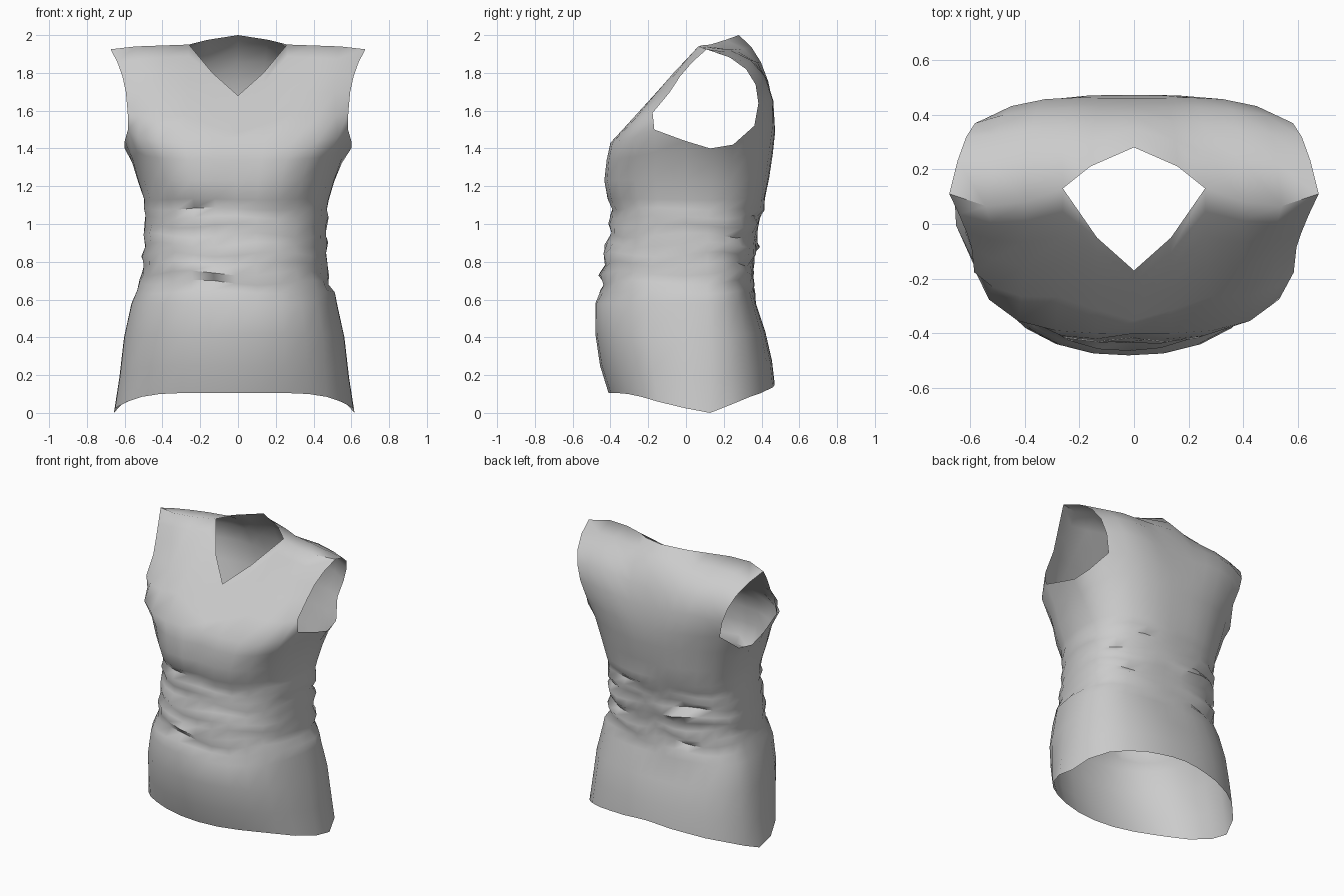
import bpy, bmesh
from math import sin, cos, radians, pi
from mathutils import Vector

if "Cube" in bpy.data.objects:
    bpy.data.objects.remove(bpy.data.objects["Cube"])

# Column directions for half a section: front centre (-90) to back centre (90)
ANG = [-90, -77, -64, -52, -40, -28, -10, 7, 24, 40, 52, 64, 74, 82, 90]
HALF = len(ANG) - 1
RING = 2 * HALF
YC = 0.08
# Height offsets that shape the hem and the underarm line
HEM = [0, 0, 0, -.005, -.02, -.045, -.08, -.105, -.06, -.02, 0, .02, .03, .04, .045]
ARM = [0, 0, 0, .01, .03, .07, .01, -.03, -.01, .09, .09, .08, .07, .06, .06]
# z, half width, front y, back y, front squareness, back squareness, x shift, fold size
ROWS = [
    (.105, .64, -.41, .47, 2.0, 2.2, -.02, 0),
    (.25, .61, -.455, .455, 2.15, 2.3, -.02, 0),
    (.42, .585, -.48, .42, 2.3, 2.4, -.02, 0),
    (.58, .545, -.48, .37, 2.4, 2.5, -.02, 0),
    (.64, .525, -.455, .36, 2.5, 2.5, -.015, .009),
    (.69, .50, -.44, .35, 2.5, 2.5, -.015, .015),
    (.74, .495, -.45, .365, 2.5, 2.5, -.015, .014),
    (.79, .485, -.44, .35, 2.5, 2.5, -.015, .014),
    (.84, .49, -.43, .365, 2.5, 2.5, -.015, .014),
    (.89, .485, -.425, .385, 2.5, 2.5, -.015, .015),
    (.94, .48, -.405, .365, 2.5, 2.5, -.015, .014),
    (.99, .485, -.40, .39, 2.5, 2.5, -.01, .012),
    (1.035, .485, -.405, .385, 2.5, 2.5, -.01, .010),
    (1.08, .485, -.39, .41, 2.5, 2.5, -.01, .008),
    (1.13, .49, -.405, .42, 2.6, 2.5, -.01, .004),
    (1.23, .52, -.425, .44, 2.7, 2.6, -.01, 0),
    (1.34, .555, -.41, .46, 3.0, 2.7, -.005, 0),
    (1.43, .60, -.40, .472, 3.5, 3.0, 0, 0),
]


def ring_point(r, j):
    """Point j around ring r (wraps round the body)."""
    z, w, yf, yb, nf, nb, cx, fold = ROWS[r]
    k, s = (j, 1) if j <= HALF else (RING - j, -1)
    a = radians(ANG[k])
    n = nf if a < 0 else nb
    c, t = abs(cos(a)), abs(sin(a))
    rad = (c ** n + t ** n) ** (-1 / n)
    x = w * c * rad
    y = YC + (yf - YC if a < 0 else yb - YC) * t * rad
    # draped folds at the waist, bust lobes higher up
    phase = 2 * pi * j / RING
    f = fold * sin(r * 2.4 + 3 * phase)
    x += f * c * .6
    y += f * (1 if a > 0 else -1) * t
    if a < 0 and 1.1 < z < 1.4:
        y -= .025 * sin(min(1, x / .44) * pi) - .008
    z += fold * sin(5 * phase + r * .7)
    z += HEM[k] * max(0, 1 - r / 2.5)
    top = len(ROWS) - 1
    z += ARM[k] * max(0, 1 - (top - r) / 2.5)
    return Vector((s * x + cx, y, z))


# Neckline and shoulder line, then the bend points of each panel column
SHOULDER = [(.26, .13, 1.95), (.40, .08, 1.945), (.54, .065, 1.94), (.675, .11, 1.925)]
FRONT_TOP = [(0, -.17, 1.68), (.135, -.05, 1.80)] + SHOULDER
BACK_TOP = [(0, .28, 2.0), (.16, .21, 1.975)] + SHOULDER
FRONT_BEND = [(0, -.28, 1.56), (.13, -.18, 1.67), (.26, -.07, 1.82),
              (.39, -.08, 1.81), (.49, -.08, 1.79), (.575, -.09, 1.77)]
BACK_BEND = [(0, .46, 1.87), (.15, .47, 1.89), (.28, .49, 1.92),
             (.40, .50, 1.93), (.51, .49, 1.90), (.60, .46, 1.84)]
STEPS = 5


def panel_column(s, i, front):
    """Curved column from the chest ring up to the neckline or shoulder."""
    k = i if front else HALF - i
    j = k if s > 0 else (RING - k) % RING
    lo = ring_point(len(ROWS) - 1, j)
    flip = Vector((s, 1, 1))
    mid = Vector((FRONT_BEND if front else BACK_BEND)[i]) * flip
    hi = Vector((FRONT_TOP if front else BACK_TOP)[i]) * flip
    pts = []
    for q in range(STEPS + 1):
        t = q / STEPS
        p = lo * (1 - t) ** 2 + mid * 2 * t * (1 - t) + hi * t * t
        # pinched pleat running in from the front of the armhole
        if front and q == 1 and i >= 3:
            p += Vector((0, -.015 * (i - 2), -.015))
        pts.append(p)
    return pts


bm = bmesh.new()


def add_grid(rows, closed=False):
    vs = [[bm.verts.new(p) for p in row] for row in rows]
    n = len(vs[0])
    for a, b in zip(vs, vs[1:]):
        for i in range(n if closed else n - 1):
            m = (i + 1) % n
            bm.faces.new((a[i], a[m], b[m], b[i]))


# Body tube, open at the hem
add_grid([[ring_point(r, j) for j in range(RING)] for r in range(len(ROWS))], True)
# Front and back panels, leaving neck and armholes open
for is_front in (True, False):
    cols = [panel_column(-1, i, is_front) for i in range(5, 0, -1)]
    cols += [panel_column(1, i, is_front) for i in range(6)]
    add_grid(cols)

bmesh.ops.remove_doubles(bm, verts=bm.verts, dist=.001)
bmesh.ops.recalc_face_normals(bm, faces=bm.faces)
low = min(v.co.z for v in bm.verts)
for v in bm.verts:
    v.co.z -= low * max(0, 1 - v.co.z / .3)

mesh = bpy.data.meshes.new("sleeveless_top")
bm.to_mesh(mesh)
bm.free()
top = bpy.data.objects.new("sleeveless_top", mesh)
bpy.context.collection.objects.link(top)
bpy.context.view_layer.objects.active = top
top.select_set(True)
bpy.ops.object.shade_smooth_by_angle(angle=radians(60))
